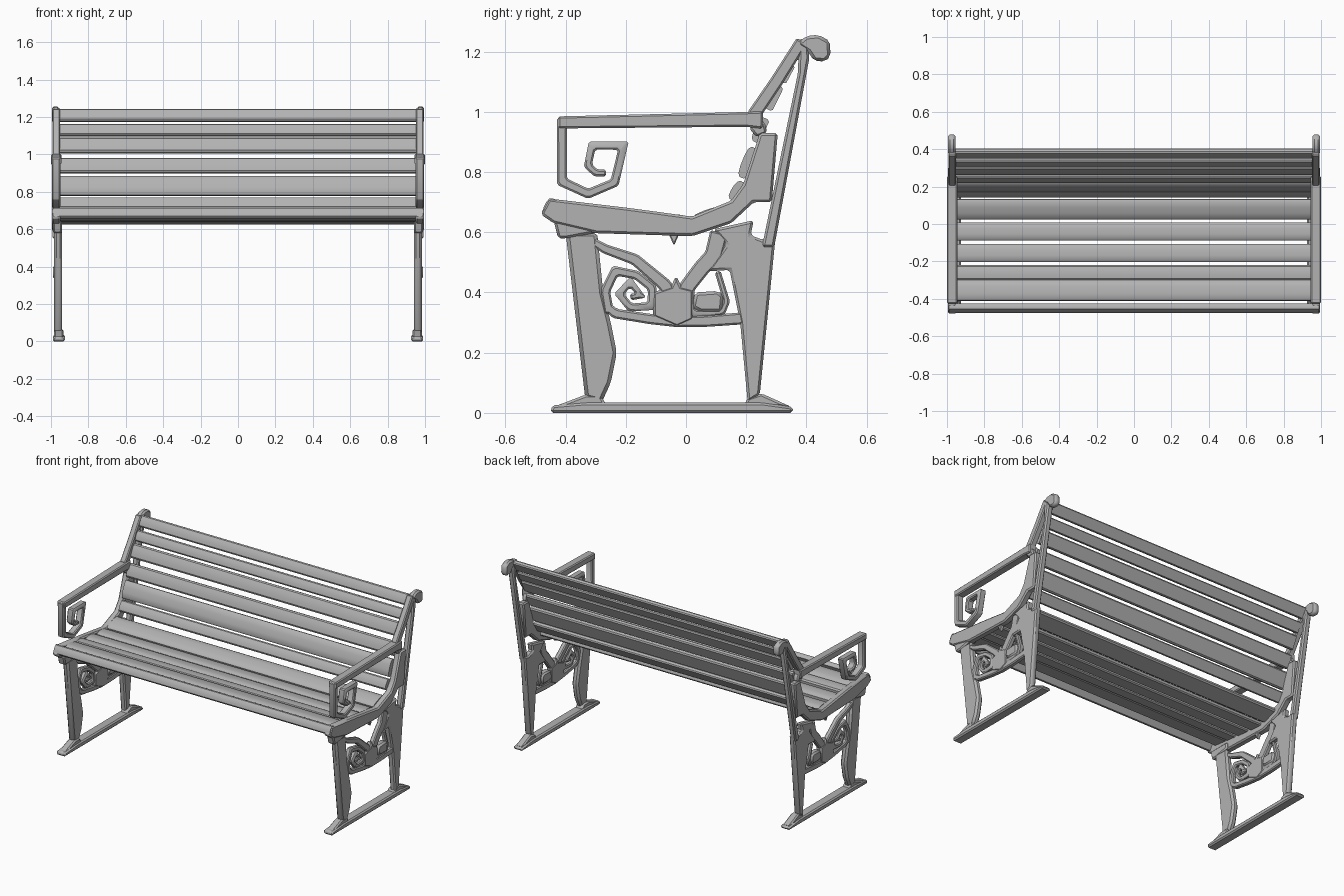
import bpy, bmesh, math
from mathutils import Vector

mat = bpy.data.materials.new("plain grey")
mat.diffuse_color = (0.45, 0.45, 0.45, 1)


def finish(name, bm, bevel=0.0, mirror=True, angle=35):
    """Bevel, shade and link a part; side parts are mirrored to the other end."""
    bmesh.ops.recalc_face_normals(bm, faces=bm.faces[:])
    if bevel:
        bmesh.ops.bevel(bm, geom=bm.edges[:], offset=bevel, segments=1,
                        affect='EDGES', clamp_overlap=True)
        bmesh.ops.recalc_face_normals(bm, faces=bm.faces[:])
    me = bpy.data.meshes.new(name)
    bm.to_mesh(me)
    bm.free()
    me.materials.append(mat)
    ob = bpy.data.objects.new(name, me)
    bpy.context.collection.objects.link(ob)
    bpy.ops.object.select_all(action='DESELECT')
    ob.select_set(True)
    bpy.context.view_layer.objects.active = ob
    bpy.ops.object.shade_smooth_by_angle(angle=math.radians(angle))
    if mirror:
        ob.modifiers.new("mirror", 'MIRROR').use_axis[0] = True
    return ob


def plate(name, pts, x0, x1, bevel=0.008, mirror=True):
    """Side-view (y, z) outline extruded between x0 and x1."""
    bm = bmesh.new()
    a = [bm.verts.new((x0, y, z)) for y, z in pts]
    b = [bm.verts.new((x1, y, z)) for y, z in pts]
    bm.faces.new(a)
    bm.faces.new(b[::-1])
    for i in range(len(pts)):
        j = (i + 1) % len(pts)
        bm.faces.new((a[i], a[j], b[j], b[i]))
    return finish(name, bm, bevel, mirror)


def strip(name, pts, width, x0, x1, bevel=0.006):
    """Bar of constant or tapering width following a (y, z) path, mitred at corners."""
    P = [Vector(p) for p in pts]
    n = len(P)
    bm = bmesh.new()
    rings = []
    for i, p in enumerate(P):
        d0 = (P[i] - P[i - 1]).normalized() if i else (P[1] - P[0]).normalized()
        d1 = (P[i + 1] - P[i]).normalized() if i < n - 1 else d0
        t = (d0 + d1).normalized()
        w = width[0] + (width[1] - width[0]) * i / (n - 1)
        off = Vector((-t.y, t.x)) * (w / 2 / max(0.6, t.dot(d1)))
        l, r = p + off, p - off
        rings.append([bm.verts.new(c) for c in
                      ((x0, *l), (x1, *l), (x1, *r), (x0, *r))])
    for r0, r1 in zip(rings, rings[1:]):
        for k in range(4):
            m = (k + 1) % 4
            bm.faces.new((r0[k], r0[m], r1[m], r1[k]))
    bm.faces.new(rings[0])
    bm.faces.new(rings[-1][::-1])
    return finish(name, bm, bevel)


def slat(name, y, z, width, tilt, half=0.955, t=0.034):
    """Crowned board running along x; tilt is its slope in the side view."""
    w, h = width / 2, t / 2
    prof = [(-w, -h * .6), (-w * .85, -h), (w * .85, -h), (w, -h * .6), (w, h * .3),
            (w * .8, h * .8), (w * .3, h), (-w * .3, h), (-w * .8, h * .8), (-w, h * .3)]
    a = math.radians(tilt)
    c, s = math.cos(a), math.sin(a)
    pts = [(y + u * c - v * s, z + u * s + v * c) for u, v in prof]
    return plate(name, pts, -half, half, 0, False)


# Seat boards: (y, z, width, tilt)
for i, (y, z, w, a) in enumerate([
        (-0.355, 0.680, 0.110, -7), (-0.260, 0.668, 0.080, -6),
        (-0.155, 0.655, 0.095, -5), (-0.040, 0.643, 0.095, -3),
        (0.078, 0.660, 0.112, 18)]):
    slat(f"seat_slat_{i + 1}", y, z, w, a)
slat("front_seat_slat", -0.452, 0.685, 0.058, 62, half=0.99, t=0.036)

# Backrest boards
for i, (y, z, w, a) in enumerate([
        (0.168, 0.738, 0.070, 58), (0.203, 0.832, 0.108, 68),
        (0.245, 0.940, 0.086, 66), (0.290, 1.048, 0.088, 64),
        (0.332, 1.130, 0.068, 62), (0.375, 1.208, 0.072, 61)]):
    slat(f"back_slat_{i + 1}", y, z, w, a)

# Foot bar with flared pads
plate("foot_bar", [(-0.45, 0), (0.355, 0), (0.355, 0.02), (0.25, 0.035),
                   (-0.33, 0.035), (-0.445, 0.025)], 0.925, 0.99)
plate("front_foot_pad", [(-0.44, 0.02), (-0.26, 0.02), (-0.285, 0.06), (-0.335, 0.06)],
      0.932, 0.983)
plate("back_foot_pad", [(0.19, 0.02), (0.35, 0.02), (0.25, 0.065), (0.205, 0.05)],
      0.932, 0.983)

# Legs
plate("front_leg", [(-0.40, 0.60), (-0.335, 0.05), (-0.28, 0.035), (-0.25, 0.10),
                    (-0.23, 0.20), (-0.25, 0.30), (-0.275, 0.40), (-0.295, 0.60)],
      0.94, 0.983, 0.012)
plate("front_leg_cap", [(-0.44, 0.64), (-0.425, 0.58), (-0.395, 0.58), (-0.29, 0.60),
                        (-0.29, 0.64)], 0.94, 0.99)
plate("back_leg", [(0.205, 0.035), (0.245, 0.06), (0.297, 0.58), (0.255, 0.575),
                   (0.215, 0.59), (0.225, 0.64), (0.09, 0.61), (0.135, 0.56),
                   (0.07, 0.47), (0.145, 0.475), (0.18, 0.30)], 0.945, 0.985)

# Back post and its rolled top
plate("back_post", [(0.252, 0.55), (0.293, 0.55), (0.41, 1.18), (0.405, 1.24),
                    (0.375, 1.235), (0.372, 1.13)], 0.952, 0.992)
plate("post_scroll", [(0.365, 1.225), (0.40, 1.252), (0.44, 1.256), (0.478, 1.235),
                      (0.48, 1.185), (0.462, 1.167), (0.425, 1.17), (0.405, 1.20)],
      0.955, 0.995, 0.01)
strip("upper_back_rail", [(0.222, 0.985), (0.30, 1.10), (0.385, 1.235)], (0.045, 0.04),
      0.952, 0.992)
plate("back_gusset", [(0.235, 0.985), (0.21, 0.945), (0.235, 0.915), (0.27, 0.93),
                      (0.262, 0.965)], 0.952, 0.99)

# Seat side rail rising into the backrest
plate("seat_side_rail", [(-0.483, 0.66), (-0.455, 0.712), (-0.20, 0.682), (-0.11, 0.67),
                         (0.02, 0.652), (0.15, 0.705), (0.19, 0.76), (0.245, 0.93),
                         (0.305, 0.93), (0.285, 0.70), (0.225, 0.70), (0.15, 0.63),
                         (0.02, 0.587), (-0.30, 0.597), (-0.44, 0.63)], 0.95, 0.995)
plate("rail_drop", [(-0.06, 0.60), (-0.04, 0.555), (-0.02, 0.60)], 0.955, 0.98, 0.004)

# Armrest with square scroll
strip("armrest", [(0.255, 0.973), (0.20, 0.975), (-0.425, 0.965)], (0.058, 0.04),
      0.945, 1.0)
strip("arm_scroll", [(-0.412, 0.98), (-0.412, 0.768), (-0.325, 0.728), (-0.237, 0.765),
                     (-0.208, 0.888), (-0.312, 0.888), (-0.326, 0.822), (-0.30, 0.797),
                     (-0.265, 0.797)], (0.034, 0.022), 0.95, 0.995)

# Ornamental ironwork between the legs
ix0, ix1 = 0.95, 0.982
strip("lower_link", [(-0.265, 0.355), (-0.235, 0.33), (-0.12, 0.312), (-0.03, 0.303),
                     (0.07, 0.305), (0.20, 0.315)], (0.03, 0.04), ix0, ix1)
strip("left_spiral", [(-0.255, 0.33), (-0.268, 0.405), (-0.235, 0.472), (-0.165, 0.458),
                      (-0.112, 0.415), (-0.115, 0.355), (-0.185, 0.35), (-0.222, 0.395),
                      (-0.185, 0.435), (-0.15, 0.39), (-0.185, 0.385)],
      (0.032, 0.022), ix0, ix1)
strip("left_stem", [(-0.31, 0.57), (-0.27, 0.545), (-0.17, 0.51), (-0.07, 0.425),
                    (-0.03, 0.345)], (0.025, 0.05), ix0, ix1)
strip("right_stem", [(-0.03, 0.34), (0.005, 0.42), (0.055, 0.485), (0.09, 0.52),
                     (0.11, 0.60)], (0.05, 0.06), ix0, ix1)
plate("centre_boss", [(-0.11, 0.40), (-0.11, 0.32), (-0.03, 0.285), (0.025, 0.31),
                      (0.025, 0.41), (-0.015, 0.42), (-0.033, 0.455), (-0.05, 0.42)],
      0.947, 0.985)
plate("right_leaf", [(0.02, 0.35), (0.03, 0.40), (0.105, 0.405), (0.125, 0.39),
                     (0.12, 0.335), (0.05, 0.335)], 0.942, 0.99, 0.01)
strip("right_spiral", [(0.015, 0.41), (0.02, 0.33), (0.12, 0.335), (0.135, 0.37),
                       (0.105, 0.47)], (0.025, 0.02), ix0, ix1)
